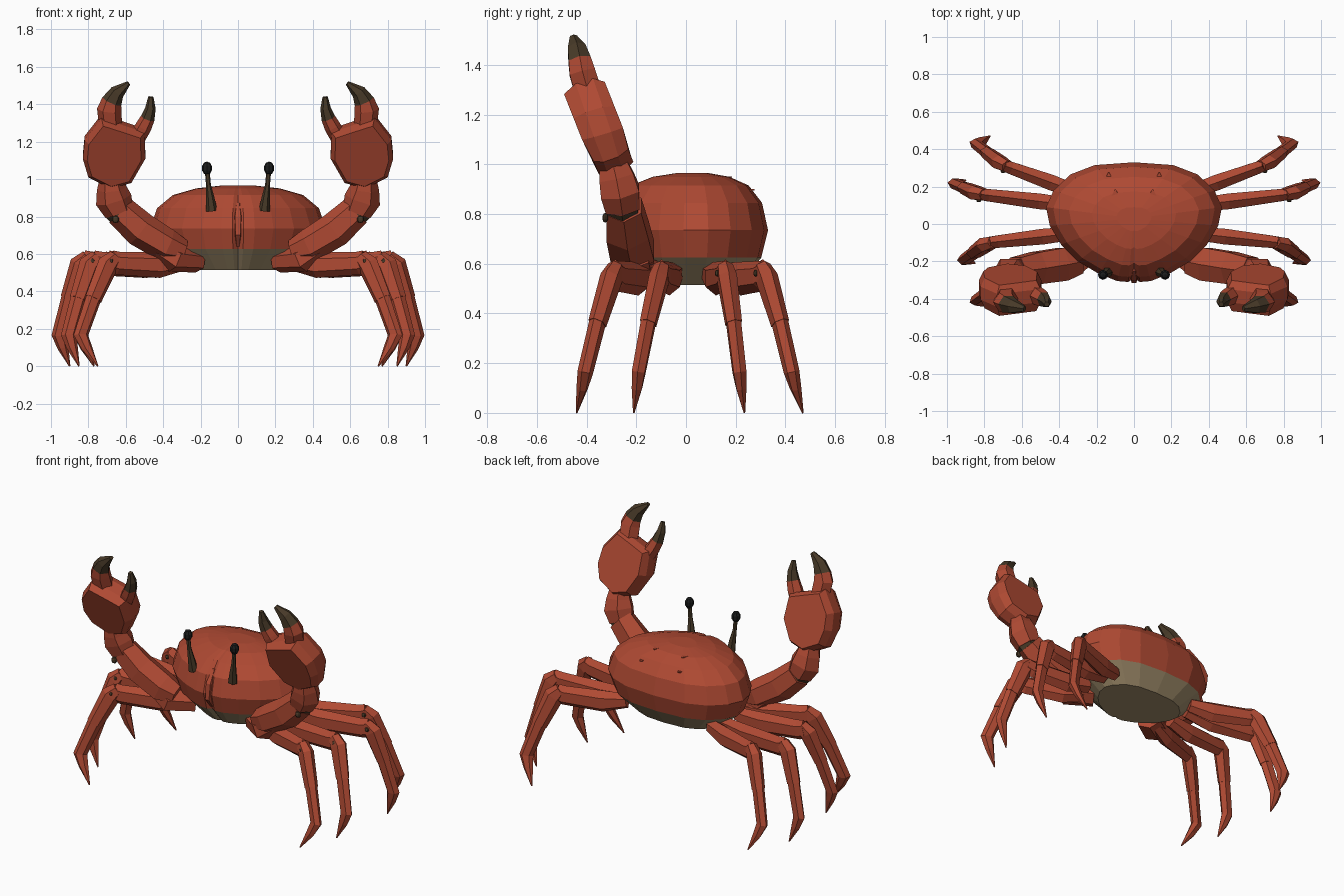
import bpy, bmesh, math
from mathutils import Vector


def material(name, rgb):
    m = bpy.data.materials.new(name)
    m.diffuse_color = (*rgb, 1)
    return m


RED = material("shell red", (0.43, 0.068, 0.033))
DARK = material("dark brown", (0.065, 0.042, 0.021))
TAN = material("belly tan", (0.36, 0.27, 0.15))
BLACK = material("eye black", (0.011, 0.012, 0.012))


def finish(name, bm, mats, mirror=True):
    bmesh.ops.recalc_face_normals(bm, faces=bm.faces)
    me = bpy.data.meshes.new(name)
    bm.to_mesh(me)
    bm.free()
    for m in mats:
        me.materials.append(m)
    ob = bpy.data.objects.new(name, me)
    bpy.context.collection.objects.link(ob)
    if mirror:
        ob.modifiers.new("mirror", 'MIRROR').use_axis = (True, False, False)
    return ob


def loft(rings, second_mat=lambda band: False):
    """Skin a stack of closed rings and cap both ends."""
    bm = bmesh.new()
    vs = [[bm.verts.new(p) for p in r] for r in rings]
    n = len(rings[0])
    for k in range(len(vs) - 1):
        for i in range(n):
            j = (i + 1) % n
            f = bm.faces.new((vs[k][i], vs[k][j], vs[k + 1][j], vs[k + 1][i]))
            f.material_index = int(second_mat(k))
    bm.faces.new(vs[0][::-1]).material_index = int(second_mat(0))
    bm.faces.new(vs[-1]).material_index = int(second_mat(len(vs) - 2))
    return bm


def tube(name, stations, mats=(RED,), dark_from=99, side=(0, 1, 0), n=6):
    """Limb through stations (x, y, z, half width along side, half height)."""
    pts = [Vector(s[:3]) for s in stations]
    rings = []
    for k, s in enumerate(stations):
        t = Vector((0, 0, 0))
        if k:
            t += (pts[k] - pts[k - 1]).normalized()
        if k < len(pts) - 1:
            t += (pts[k + 1] - pts[k]).normalized()
        t.normalize()
        u = Vector(side)
        u = (u - t * u.dot(t)).normalized()
        v = t.cross(u)
        ring = []
        for i in range(n):
            a = (i + 0.5) * math.tau / n
            ring.append(pts[k] + u * math.cos(a) * s[3] / math.cos(math.pi / n)
                        + v * math.sin(a) * s[4])
        rings.append(ring)
    return finish(name, loft(rings, lambda b: b >= dark_from), mats)


def knob(name, loc, scale, mat):
    bm = bmesh.new()
    bmesh.ops.create_uvsphere(bm, u_segments=8, v_segments=5, radius=1)
    for v in bm.verts:
        v.co = Vector(a * b + c for a, b, c in zip(v.co, scale, loc))
    return finish(name, bm, (mat,))


# Body: one plan outline, scaled up through the rings; lowest band is the belly
half = [(0.03, -0.31), (0.09, -0.305), (0.19, -0.265), (0.30, -0.20), (0.39, -0.11),
        (0.45, -0.01), (0.47, 0.09), (0.43, 0.18), (0.34, 0.265), (0.21, 0.315)]
plan = [(0, -0.29)] + half + [(0, 0.33)] + [(-x, y) for x, y in reversed(half)]
levels = [(0.515, 0.62), (0.625, 0.91), (0.735, 1.0), (0.845, 0.92),
          (0.915, 0.74), (0.95, 0.48), (0.965, 0.2)]
body = loft([[(x * s, 0.03 + (y - 0.03) * s, z) for x, y in plan] for z, s in levels],
            lambda b: b == 0)
finish("body", body, (RED, TAN), mirror=False)

# Face ridge
ridge = [[(x * w, y, z) for x, y in ((-1, -0.24), (-0.6, f), (0.6, f), (1, -0.24))]
         for z, w, f in ((0.64, 0.012, -0.27), (0.70, 0.022, -0.315),
                         (0.80, 0.026, -0.305), (0.875, 0.012, -0.25))]
finish("face_ridge", loft(ridge), (RED,), mirror=False)

# Small bumps on the back of the shell
for x, y, z in ((0.135, 0.27, 0.89), (0.10, 0.18, 0.942)):
    tube("shell_bump", [(x, y - 0.07, z, 0.04, 0.012), (x, y + 0.005, z + 0.008, 0.003, 0.003)],
         side=(1, 0, 0), n=4)

# Eyes on stalks
tube("eye_stalk", [(0.14, -0.255, 0.83, 0.025, 0.03), (0.148, -0.262, 0.90, 0.02, 0.022),
                   (0.158, -0.27, 0.97, 0.012, 0.013), (0.165, -0.272, 1.05, 0.012, 0.013)],
     mats=(DARK,))
knob("eye", (0.166, -0.272, 1.058), (0.028, 0.028, 0.036), BLACK)

# Walking legs: root, knee, ankle and tip
legs = {
    "rear_leg": ((0.30, 0.17), (0.70, 0.315), (0.84, 0.425), (0.77, 0.47)),
    "mid_rear_leg": ((0.33, 0.10), (0.83, 0.16), (0.955, 0.215), (0.90, 0.235)),
    "mid_front_leg": ((0.33, -0.05), (0.78, -0.10), (0.905, -0.19), (0.85, -0.21)),
    "front_leg": ((0.28, -0.14), (0.68, -0.29), (0.84, -0.405), (0.75, -0.44)),
}
for name, (r, k, a, t) in legs.items():
    mix = lambda p, q, f: tuple(p[i] + (q[i] - p[i]) * f for i in (0, 1))
    run = Vector((k[0] - r[0], k[1] - r[1], 0)).normalized()
    across = (-run.y, run.x, 0)
    tube(name + "_upper", [(*r, 0.56, 0.035, 0.045), (*mix(r, k, 0.35), 0.54, 0.042, 0.068),
                           (*mix(r, k, 0.9), 0.55, 0.033, 0.062), (*k, 0.562, 0.03, 0.058)],
         side=across)
    tube(name + "_shin", [(*mix(k, r, 0.06), 0.585, 0.03, 0.04), (*mix(k, a, 0.1), 0.54, 0.037, 0.06),
                          (*mix(k, a, 0.58), 0.36, 0.031, 0.048)], side=across)
    tube(name + "_foot", [(*mix(k, a, 0.56), 0.37, 0.028, 0.044), (*a, 0.165, 0.026, 0.042),
                          (*mix(a, t, 0.35), 0.10, 0.02, 0.03), (*t, 0.0, 0.003, 0.004)],
         side=across)
    knob(name + "_pin", (k[0], k[1] - 0.034, 0.562), (0.014, 0.01, 0.014), DARK)

# Claw arms
tube("arm_base", [(0.22, -0.12, 0.56, 0.07, 0.06), (0.34, -0.21, 0.575, 0.075, 0.075),
                  (0.42, -0.21, 0.63, 0.06, 0.06)])
tube("arm_upper", [(0.29, -0.20, 0.615, 0.065, 0.06), (0.38, -0.215, 0.645, 0.088, 0.09),
                   (0.52, -0.235, 0.73, 0.085, 0.095), (0.63, -0.25, 0.83, 0.07, 0.085)])
tube("arm_joint", [(0.59, -0.25, 0.78, 0.062, 0.07), (0.65, -0.258, 0.85, 0.062, 0.08)],
     mats=(DARK,))
knob("arm_pin", (0.655, -0.325, 0.785), (0.02, 0.012, 0.02), DARK)
tube("wrist", [(0.635, -0.255, 0.825, 0.068, 0.08), (0.665, -0.265, 0.89, 0.078, 0.098),
               (0.675, -0.28, 0.95, 0.07, 0.08), (0.68, -0.295, 1.01, 0.055, 0.06)])


def lean(z):
    return -0.295 - 0.34 * (z - 1.0)


# Claw palm: faceted outline with bevelled front and back
outline = [(0.68, 0.96), (0.80, 1.02), (0.83, 1.12), (0.82, 1.22), (0.73, 1.335),
           (0.62, 1.30), (0.50, 1.26), (0.495, 1.12), (0.57, 0.99)]
palm = [[(0.66 + (x - 0.66) * s, lean(z) + d * (0.85 if z < 1.05 else 1.0),
          1.14 + (z - 1.14) * s + 0.3 * d) for x, z in outline]
        for d, s in ((-0.082, 0.86), (-0.035, 1.0), (0.035, 1.0), (0.082, 0.86))]
finish("claw_palm", loft(palm), (RED,))

# Claw fingers with dark tips
tube("fixed_finger", [(0.68, lean(1.26), 1.26, 0.055, 0.06), (0.688, lean(1.36), 1.37, 0.052, 0.066),
                      (0.675, -0.428, 1.415, 0.045, 0.055), (0.645, -0.44, 1.465, 0.036, 0.04),
                      (0.585, -0.453, 1.513, 0.014, 0.012)], mats=(RED, DARK), dark_from=2)
tube("moving_finger", [(0.54, lean(1.22), 1.22, 0.045, 0.045), (0.505, lean(1.28), 1.28, 0.043, 0.044),
                       (0.483, -0.402, 1.325, 0.038, 0.038), (0.468, -0.415, 1.38, 0.029, 0.028),
                       (0.466, -0.43, 1.44, 0.012, 0.014)], mats=(RED, DARK), dark_from=2)
